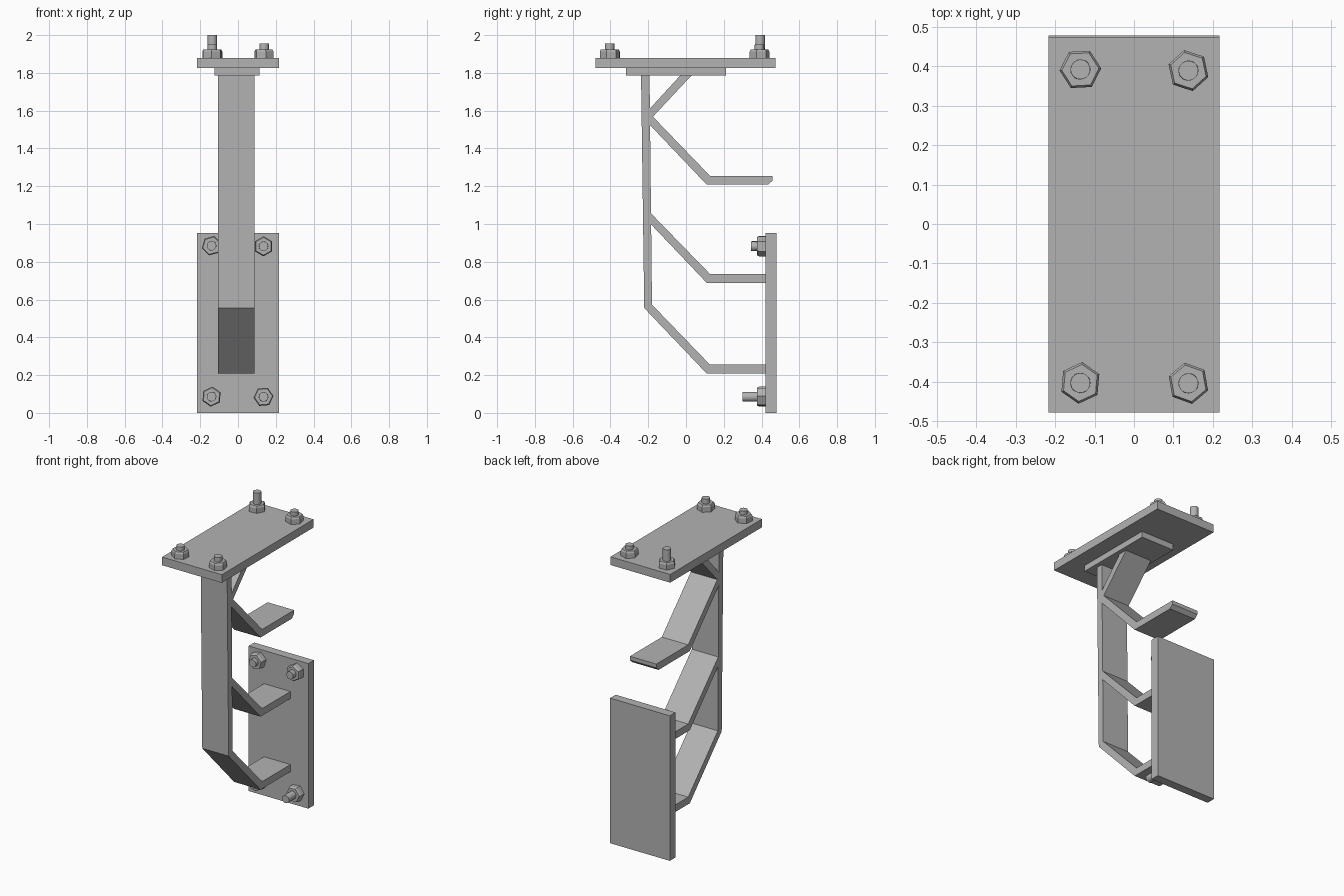
import bpy, bmesh
from math import radians, cos, sin, pi
from mathutils import Matrix

if "Cube" in bpy.data.objects:
    bpy.data.objects.remove(bpy.data.objects["Cube"])

# Dark grey metal shared by all parts
metal = bpy.data.materials.new("dark_grey_metal")
metal.diffuse_color = (0.45, 0.45, 0.45, 1)
metal.use_nodes = True
metal.node_tree.nodes["Principled BSDF"].inputs["Base Color"].default_value = metal.diffuse_color


def finish(name, bm, matrix=None):
    bmesh.ops.recalc_face_normals(bm, faces=bm.faces)
    if matrix:
        bmesh.ops.transform(bm, matrix=matrix, verts=bm.verts)
    mesh = bpy.data.meshes.new(name)
    bm.to_mesh(mesh)
    bm.free()
    mesh.materials.append(metal)
    obj = bpy.data.objects.new(name, mesh)
    bpy.context.collection.objects.link(obj)
    return obj


def extrude_profile(name, points, x0, x1):
    """Extrude a (y, z) side profile along x."""
    bm = bmesh.new()
    face = bm.faces.new([bm.verts.new((x0, y, z)) for y, z in points])
    ext = bmesh.ops.extrude_face_region(bm, geom=[face])
    verts = [g for g in ext["geom"] if isinstance(g, bmesh.types.BMVert)]
    bmesh.ops.translate(bm, vec=(x1 - x0, 0, 0), verts=verts)
    return finish(name, bm)


def box(name, x0, x1, y0, y1, z0, z1):
    return extrude_profile(name, [(y0, z0), (y1, z0), (y1, z1), (y0, z1)], x0, x1)


def stacked_prism(name, rings, sides, matrix, turn=0):
    """Closed prism through (radius, height) rings along local z."""
    bm = bmesh.new()
    loops = [[bm.verts.new((r * cos(turn + 2 * pi * i / sides),
                            r * sin(turn + 2 * pi * i / sides), h))
              for i in range(sides)] for r, h in rings]
    for a, b in zip(loops, loops[1:]):
        for i in range(sides):
            j = (i + 1) % sides
            bm.faces.new((a[i], a[j], b[j], b[i]))
    bm.faces.new(loops[0][::-1])
    bm.faces.new(loops[-1])
    return finish(name, bm, matrix)


def bolt(name, matrix, length, turn):
    stacked_prism(name + "_nut", [(0.053, 0), (0.053, 0.033), (0.047, 0.045)],
                  6, matrix, radians(turn))
    stud = stacked_prism(name + "_stud", [(0.026, 0), (0.025, length)], 20, matrix)
    for p in stud.data.polygons:
        p.use_smooth = len(p.vertices) == 4
    stud.data.set_sharp_from_angle(angle=radians(30))


# Mounting plates
box("wall_plate", -0.217, 0.217, 0.42, 0.478, 0, 0.953)
box("top_plate", -0.217, 0.217, -0.478, 0.474, 1.826, 1.88)
box("spacer_plate", -0.125, 0.115, -0.318, 0.212, 1.787, 1.826)

# Bent post, running into the lowest arm
X0, X1 = -0.105, 0.087
extrude_profile("bent_post", [(-0.238, 1.787), (-0.221, 0.555), (0.11, 0.208), (0.42, 0.208),
                              (0.42, 0.255), (0.127, 0.255), (-0.18, 0.573), (-0.193, 1.787)], X0, X1)

# Middle arm, reaching the wall plate
extrude_profile("middle_arm", [(-0.187, 1.0), (0.11, 0.688), (0.42, 0.688), (0.42, 0.735),
                               (0.127, 0.735), (-0.187, 1.058)], X0, X1)

# Upper arm with chamfered free end
extrude_profile("upper_arm", [(-0.192, 1.525), (0.11, 1.208), (0.435, 1.208), (0.458, 1.23),
                              (0.458, 1.255), (0.127, 1.255), (-0.175, 1.568), (-0.192, 1.568)], X0, X1)

# Diagonal brace under the top plate
extrude_profile("brace", [(-0.192, 1.568), (-0.175, 1.568), (0.03, 1.787), (-0.03, 1.787),
                          (-0.192, 1.61)], X0, X1)

# Nuts and studs: x, y, stud length, nut rotation
for i, (x, y, length, turn) in enumerate([(-0.136, 0.392, 0.12, 3), (0.138, 0.389, 0.07, 42),
                                          (-0.136, -0.403, 0.07, 25), (0.138, -0.404, 0.075, 40)]):
    bolt(f"top_bolt_{i + 1}", Matrix.Translation((x, y, 1.88)), length, turn)

for i, (x, z, length, turn) in enumerate([(-0.14, 0.885, 0.07, 15), (0.135, 0.882, 0.075, 30),
                                          (-0.14, 0.086, 0.07, 25), (0.135, 0.085, 0.12, 5)]):
    bolt(f"wall_bolt_{i + 1}",
         Matrix.Translation((x, 0.42, z)) @ Matrix.Rotation(radians(90), 4, "X"), length, turn)
